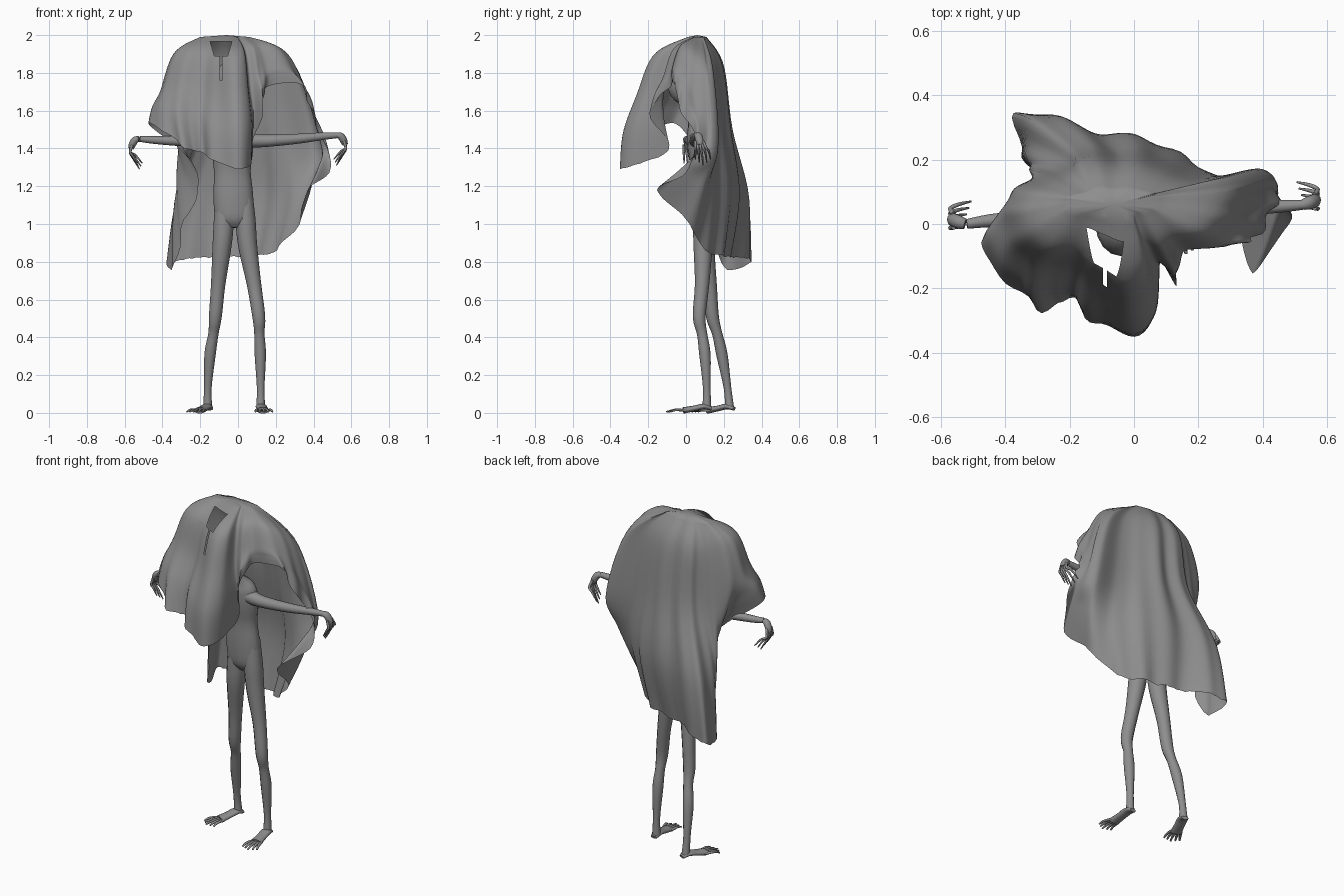
import bpy, bmesh, math, random
from mathutils import Vector

random.seed(4)
cube = bpy.data.objects.get("Cube")
if cube:
    bpy.data.objects.remove(cube, do_unlink=True)

grey = bpy.data.materials.new("plain_grey")
grey.use_nodes = True
GREY = (.27, .27, .27, 1)
grey.diffuse_color = GREY
grey.node_tree.nodes["Principled BSDF"].inputs["Base Color"].default_value = GREY
Y, Z = Vector((0, 1, 0)), Vector((0, 0, 1))


def spline(points, t, closed=False):
    """Catmull-Rom value at parameter t, measured in control points."""
    n = len(points)
    i = math.floor(t) if closed else min(math.floor(t), n - 2)
    f = t - i
    a, b, c, d = (points[k % n if closed else max(0, min(n - 1, k))]
                  for k in (i - 1, i, i + 1, i + 2))
    return b + (c - a) * (f / 2) + (a * 2 - b * 5 + c * 4 - d) * (f * f / 2) \
        + ((b - c) * 3 + d - a) * (f ** 3 / 2)


def finish(name, bm, angle=60):
    mesh = bpy.data.meshes.new(name)
    bm.to_mesh(mesh)
    bm.free()
    mesh.materials.append(grey)
    obj = bpy.data.objects.new(name, mesh)
    bpy.context.collection.objects.link(obj)
    bpy.ops.object.select_all(action='DESELECT')
    obj.select_set(True)
    bpy.context.view_layer.objects.active = obj
    bpy.ops.object.shade_smooth_by_angle(angle=math.radians(angle))


def tube(name, points, ref=Y, flat=1, sides=12, steps=4):
    """Round limb through (x, y, z, radius) points, squashed along ref."""
    pts = [Vector(p) for p in points]
    last = (len(pts) - 1) * steps
    path = [spline(pts, k / steps) for k in range(last + 1)]
    bm, rings = bmesh.new(), []
    for k, p in enumerate(path):
        along = (path[min(k + 1, last)] - path[max(k - 1, 0)]).to_3d().normalized()
        n = (ref - along * ref.dot(along)).normalized()
        b = along.cross(n)
        ring = []
        for s in range(sides):
            a = math.tau * s / sides
            ring.append(bm.verts.new(
                p.to_3d() + (n * math.cos(a) * flat + b * math.sin(a)) * p.w))
        rings.append(ring)
    for r, q in zip(rings, rings[1:]):
        for s in range(sides):
            e = (s + 1) % sides
            bm.faces.new((r[s], r[e], q[e], q[s]))
    bm.faces.new(rings[0][::-1])
    bm.faces.new(rings[-1])
    bmesh.ops.recalc_face_normals(bm, faces=bm.faces)
    finish(name, bm)


def outward(p):
    return Vector((p.x + .05, p.y - .05, 0)).normalized()


# Cloak columns: shoulder-height point, then hem point
left_wing = [
    ((.26, -.06, 1.83), (.33, -.06, 1.74)), ((.34, 0, 1.75), (.39, -.03, 1.6)),
    ((.39, .06, 1.61), (.44, .05, 1.46)), ((.42, .11, 1.5), (.49, 0, 1.27)),
    ((.44, .13, 1.4), (.36, -.15, 1.18)), ((.4, .17, 1.4), (.33, 0, 1.02)),
    ((.25, .15, 1.45), (.2, .1, .86))]
back_drape = [
    ((.12, .19, 1.5), (.09, .19, .83)), ((.02, .235, 1.5), (-.04, .22, .82)),
    ((-.06, .225, 1.5), (-.16, .26, .82)), ((-.13, .245, 1.5), (-.27, .33, .81)),
    ((-.19, .23, 1.5), (-.37, .34, .79)), ((-.23, .18, 1.5), (-.34, .2, .76)),
    ((-.29, .15, 1.55), (-.28, .14, 1.02)), ((-.37, .11, 1.64), (-.2, .09, 1.2))]
front_hood = [
    ((-.4, .06, 1.68), (-.31, .05, 1.4)), ((-.41, .01, 1.71), (-.48, -.06, 1.53)),
    ((-.38, -.07, 1.73), (-.39, -.18, 1.49)), ((-.3, -.13, 1.72), (-.28, -.27, 1.4)),
    ((-.2, -.14, 1.7), (-.2, -.23, 1.38)), ((-.12, -.2, 1.68), (-.12, -.31, 1.33)),
    ((-.02, -.26, 1.68), (0, -.34, 1.29)), ((.05, -.22, 1.7), (.07, -.28, 1.31)),
    ((.06, -.12, 1.72), (.07, -.09, 1.39)), ((.11, -.12, 1.78), (.13, -.19, 1.59)),
    ((.15, -.08, 1.82), (.15, -.09, 1.72))]

columns = []
for mid, hem in left_wing + back_drape + front_hood:
    mid, hem = Vector(mid), Vector(hem)
    crown = Vector((max(-.2, min(.06, mid.x * .5 - .03)), .06 + mid.y * .2, 1.99))
    shoulder = crown.lerp(mid, .66)
    shoulder.z = crown.z - (crown.z - mid.z) * .3
    low = mid.lerp(hem, .5)
    low += outward(low) * (mid.z - hem.z) * .07
    columns.append([crown, shoulder, mid, low, hem])

PER, ROWS = 6, 26
count = len(columns) * PER
bm, grid = bmesh.new(), []
for u in range(count):
    rails = [spline([c[k] for c in columns], u / PER, True) for k in range(5)]
    fray = random.uniform(-.05, 0)
    line = []
    for v in range(ROWS + 1):
        t = v / ROWS
        p = spline(rails, t * (4 + fray))
        # gentle vertical folds, deeper toward the hem
        p += outward(p) * (.011 * t * t * math.sin(u * .9 + 2 * math.sin(u * .17)))
        line.append(bm.verts.new(p))
    grid.append(line)
for u in range(count):
    a, b = grid[u], grid[(u + 1) % count]
    for v in range(ROWS):
        bm.faces.new((a[v], a[v + 1], b[v + 1], b[v]))
# Crown closure
top = bm.verts.new((-.06, .06, 2))
for u in range(count):
    bm.faces.new((top, grid[u][0], grid[(u + 1) % count][0]))

# Torn gap above the brow, with a slit running down
GAP_X, GAP_LOW, GAP_HIGH, SLIT_LOW = -.09, 1.89, 1.965, 1.76
cuts = [((0, 0, z), Z) for z in (GAP_LOW, GAP_HIGH, SLIT_LOW)]
for m in (-1, 1):
    cuts.append(((GAP_X + m * .035, 0, GAP_LOW), (m, 0, -.3)))
    cuts.append(((GAP_X + m * .006, 0, GAP_LOW), (1, 0, 0)))
for point, normal in cuts:
    faces = [f for f in bm.faces
             if f.calc_center_median().y < .04 and f.calc_center_median().z > 1.7
             and abs(f.calc_center_median().x - GAP_X) < .1]
    edges = {e for f in faces for e in f.edges}
    verts = {v for f in faces for v in f.verts}
    bmesh.ops.bisect_plane(bm, geom=faces + list(edges) + list(verts),
                           plane_co=point, plane_no=normal, dist=1e-5)


def torn(c):
    off = abs(c.x - GAP_X)
    wide = GAP_LOW < c.z < GAP_HIGH and off < .035 + (c.z - GAP_LOW) * .3
    slit = SLIT_LOW < c.z <= GAP_LOW and off < .006
    return c.y < .03 and (wide or slit)


holes = [f for f in bm.faces if torn(f.calc_center_median())]
bmesh.ops.delete(bm, geom=holes, context='FACES')
finish("cloak", bm, 80)

# Body
tube("torso", [(-.02, .09, .98, .045), (-.02, .09, 1.03, .098), (-.025, .085, 1.15, .105),
               (-.03, .08, 1.28, .097), (-.03, .07, 1.4, .11), (-.03, .06, 1.5, .1),
               (-.03, .03, 1.57, .04), (-.04, .01, 1.68, .035)], flat=.56, sides=16)
bm = bmesh.new()
bmesh.ops.create_uvsphere(bm, u_segments=16, v_segments=10, radius=.1)
for v in bm.verts:
    v.co = Vector((v.co.x * .8, v.co.y, v.co.z * 1.2)) + Vector((-.04, 0, 1.75))
finish("head", bm)

# Legs
tube("left_leg", [(.03, .09, 1.18, .045), (.04, .09, 1.02, .053), (.052, .09, .88, .05),
                  (.085, .085, .68, .038), (.11, .07, .51, .034), (.113, .085, .42, .027),
                  (.118, .1, .31, .03), (.12, .11, .13, .02), (.12, .11, .03, .024)])
tube("right_leg", [(-.07, .09, 1.18, .045), (-.075, .095, 1.02, .053), (-.085, .1, .88, .05),
                   (-.105, .125, .68, .038), (-.12, .14, .51, .034), (-.13, .165, .42, .027),
                   (-.148, .19, .31, .03), (-.16, .22, .13, .02), (-.16, .23, .03, .024)])


def foot(side, heel, toe_dir):
    """Flat sole with an instep and five splayed toes."""
    h, d = Vector(heel), Vector(toe_dir).normalized()
    across = Vector((-d.y, d.x, 0))
    spine = [(0, .022, .02), (.04, .034, .03), (.09, .024, .03), (.15, .013, .034)]
    tube(side + "_foot", [(*(h + d * s + Z * z), r) for s, z, r in spine], Z, .5)
    for i in range(5):
        k = i - 2
        base = h + d * .14 + across * k * .013
        path = []
        for s, z, r in ((0, .013, .009), (.05, .016, .008), (.1 - abs(k) * .01, .006, .005)):
            path.append((*(base + d * s + across * k * s * .12 + Z * z), r))
        tube(f"{side}_toe_{i + 1}", path, Z, .8, 8, 3)


foot("left", (.12, .135, 0), (.08, -1, 0))
foot("right", (-.15, .255, 0), (-.38, -1, 0))

# Arms
tube("left_arm", [(.02, .06, 1.45, .045), (.12, .05, 1.44, .034), (.3, .05, 1.45, .027),
                  (.45, .055, 1.465, .02), (.53, .06, 1.47, .015)])
tube("right_arm", [(-.08, .06, 1.45, .045), (-.2, .04, 1.44, .034), (-.33, .02, 1.44, .026),
                   (-.45, .01, 1.445, .02), (-.52, 0, 1.45, .015)])


def hand(side, wrist, m):
    """Drooping hand with long curled fingers; m is the outward direction."""
    w = Vector(wrist)
    parts = [(0, 0, 0, .015), (.02, .006, -.006, .019), (.035, .012, -.03, .019),
             (.042, .015, -.05, .015)]
    tube(side + "_palm", [(*(w + Vector((m * x, y, z))), r) for x, y, z, r in parts], Y, 1.1)
    for i in range(5):
        s = (i - 2) * .01
        length = 1 - abs(i - 2) * .1
        bend = [(.036, .01 + s, -.03, .008), (.046, .018 + s * 1.5, -.07, .007),
                (.036 - i * .004, .025 + s * 1.8, -.105 * length, .006),
                (.01 - i * .007, .03 + s * 2, -.16 * length, .003)]
        tube(f"{side}_finger_{i + 1}",
             [(*(w + Vector((m * x, y, z))), r) for x, y, z, r in bend], Y, 1, 8, 3)


hand("left", (.525, .06, 1.47), 1)
hand("right", (-.525, 0, 1.45), -1)
